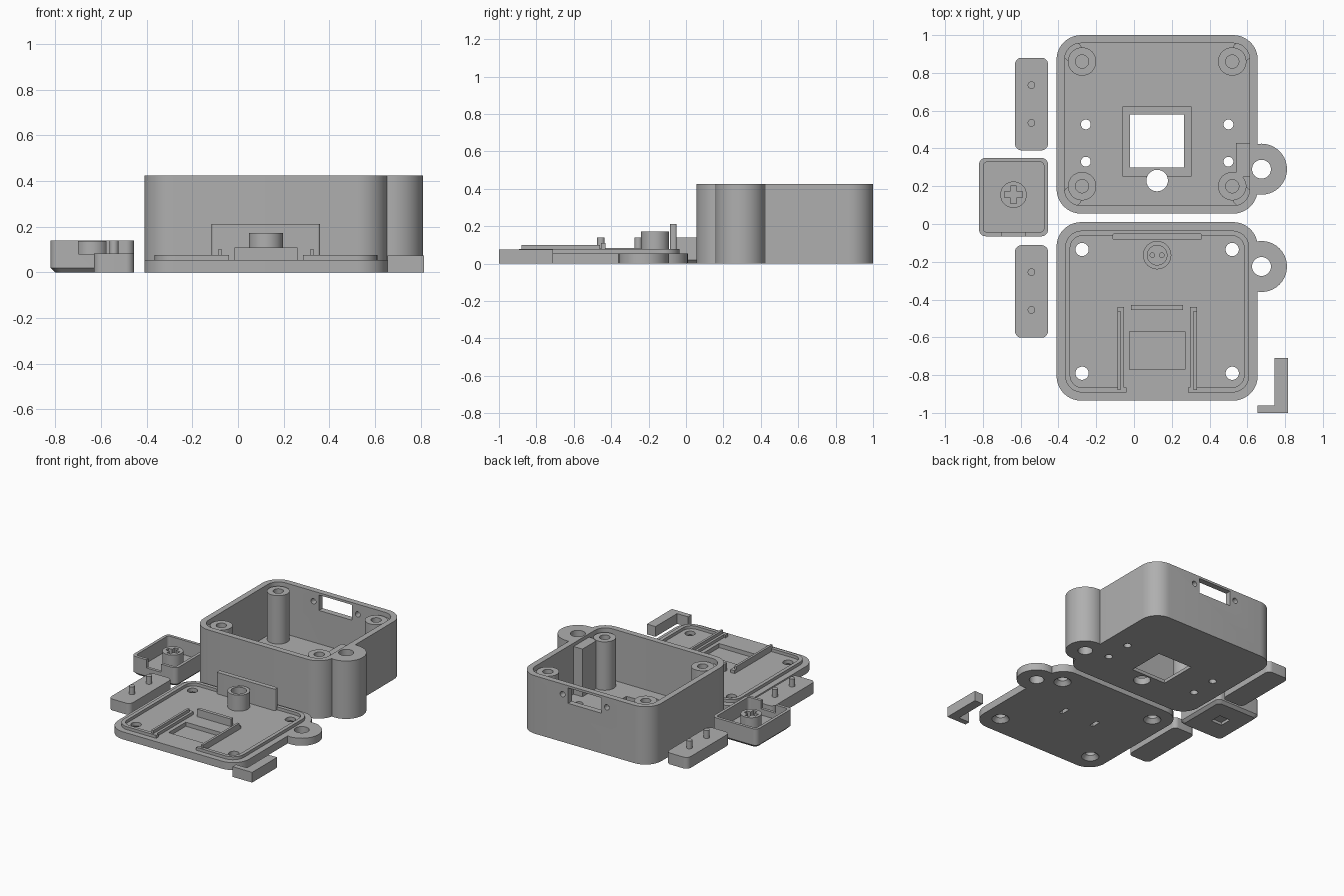
import bpy
import bmesh
from math import sin, cos, pi, radians

old = bpy.data.objects.get("Cube")
if old:
    bpy.data.objects.remove(old)

grey = bpy.data.materials.new("matte grey")
grey.use_nodes = True
grey.diffuse_color = (0.43, 0.43, 0.43, 1)
grey.node_tree.nodes["Principled BSDF"].inputs["Base Color"].default_value = (0.43, 0.43, 0.43, 1)


# ---- helpers ----
def prism(outline, z0, z1, top_scale=None, base=None):
    """Extrude an outline; an optional second outline is used for the base."""
    bm = bmesh.new()
    low = [bm.verts.new((x, y, z0)) for x, y in (base or outline)]
    high = [bm.verts.new((x, y, z1)) for x, y in outline]
    n = len(low)
    bm.faces.new(low[::-1])
    bm.faces.new(high)
    for i in range(n):
        j = (i + 1) % n
        bm.faces.new((low[i], low[j], high[j], high[i]))
    mesh = bpy.data.meshes.new("solid")
    bm.to_mesh(mesh)
    bm.free()
    obj = bpy.data.objects.new("solid", mesh)
    bpy.context.collection.objects.link(obj)
    return obj


def ring(x, y, r, n=40):
    return [(x + r * cos(2 * pi * i / n), y + r * sin(2 * pi * i / n)) for i in range(n)]


def cyl(x, y, r, z0, z1, base_r=None):
    return prism(ring(x, y, r), z0, z1, base=ring(x, y, base_r) if base_r else None)


def rounded(x0, x1, y0, y1, r, steps=10):
    corners = ((x1 - r, y1 - r), (x0 + r, y1 - r), (x0 + r, y0 + r), (x1 - r, y0 + r))
    return [(cx + r * cos(pi / 2 * (k + i / steps)), cy + r * sin(pi / 2 * (k + i / steps)))
            for k, (cx, cy) in enumerate(corners) for i in range(steps + 1)]


def slab(x0, x1, y0, y1, z0, z1, r=0):
    if r:
        return prism(rounded(x0, x1, y0, y1, r), z0, z1)
    return prism([(x0, y0), (x1, y0), (x1, y1), (x0, y1)], z0, z1)


def y_hole(x, z, r, y0, y1):
    """Cylinder lying along y."""
    obj = prism(ring(x, -z, r, 24), y0, y1)
    for v in obj.data.vertices:
        a, b, c = v.co
        v.co = (a, c, -b)
    return obj


def build(name, body, steps):
    """Apply adds ('+') and cuts ('-') to the body in order."""
    body.name = body.data.name = name
    for sign, tool in steps:
        mod = body.modifiers.new("join" if sign == "+" else "cut", "BOOLEAN")
        mod.operation = "UNION" if sign == "+" else "DIFFERENCE"
        mod.solver = "EXACT"
        mod.object = tool
    graph = bpy.context.evaluated_depsgraph_get()
    mesh = bpy.data.meshes.new_from_object(body.evaluated_get(graph))
    body.modifiers.clear()
    body.data = mesh
    for _, tool in steps:
        bpy.data.objects.remove(tool)
    mesh.materials.clear()
    mesh.materials.append(grey)
    bpy.ops.object.select_all(action="DESELECT")
    body.select_set(True)
    bpy.context.view_layer.objects.active = body
    bpy.ops.object.shade_smooth_by_angle(angle=radians(30))
    return body


MID = 0.1225            # centre line of box and lid
TOP = 0.425
SCREW_X = (-0.275, 0.52)

# ---- case box ----
steps = [("+", cyl(0.675, 0.29, 0.135, 0, TOP)),
         ("-", slab(-0.367, 0.612, 0.098, 0.957, 0.05, 0.6, 0.085))]
for x in SCREW_X:
    for y in (0.2, 0.86):
        sx = 1 if x > MID else -1
        sy = 1 if y > 0.5 else -1
        xs = sorted((x, x + sx * 0.1))
        ys = sorted((y, y + sy * 0.105))
        # corner filler sits lower than the screw post
        steps.append(("+", slab(*xs, *ys, 0.03, 0.39, 0.045)))
        steps.append(("+", cyl(x, y, 0.075, 0.031, 0.405)))
        steps.append(("-", cyl(x, y, 0.035, 0.1, 0.6)))
# inner block behind the ear, then ear hole
steps.append(("+", slab(0.54, 0.63, 0.25, 0.43, 0.032, 0.4)))
steps.append(("-", cyl(0.675, 0.29, 0.05, -0.1, 0.6)))
# screen opening with its recess, round hole and four small holes
steps.append(("-", slab(-0.06, 0.305, 0.255, 0.62, 0.025, 0.2)))
steps.append(("-", slab(-0.02, 0.265, 0.3, 0.58, -0.1, 0.2)))
steps.append(("-", cyl(MID, 0.23, 0.057, -0.1, 0.2)))
for x in (-0.255, 0.5):
    for y in (0.33, 0.527):
        steps.append(("-", cyl(x, y, 0.026, -0.1, 0.2)))
# socket window and its screw holes in the back wall
steps.append(("-", slab(MID - 0.135, MID + 0.135, 0.9, 1.1, 0.295, 0.408)))
for s in (-1, 1):
    steps.append(("-", y_hole(MID + s * 0.18, 0.35, 0.02, 0.9, 1.1)))
build("case_box", slab(-0.41, 0.655, 0.055, 1.0, 0, TOP, 0.13), steps)

# ---- lid ----
steps = [("+", cyl(0.675, -0.225, 0.135, 0, 0.055)),
         ("-", cyl(0.675, -0.225, 0.05, -0.1, 0.2))]
for x in SCREW_X:
    for y in (-0.79, -0.135):
        steps.append(("-", cyl(x, y, 0.035, -0.1, 0.2)))
        steps.append(("-", cyl(x, y, 0.034, -0.001, 0.03, base_r=0.06)))
steps.append(("-", slab(-0.025, 0.27, -0.77, -0.57, 0.025, 0.2)))
for s in (-1, 1):
    x = MID + s * 0.135
    steps.append(("-", slab(x - 0.014, x + 0.014, -0.465, -0.395, -0.1, 0.03)))
build("lid_plate", slab(-0.41, 0.655, -0.935, 0.01, 0, 0.055, 0.13), steps)

# raised lip, open at the front
build("lid_lip", slab(-0.365, 0.61, -0.892, -0.035, 0.05, 0.077, 0.09),
      [("-", slab(-0.338, 0.583, -0.866, -0.062, 0, 0.2, 0.065)),
       ("-", slab(-0.04, 0.285, -1, -0.8, 0, 0.2))])

# sliding rails, mirrored about the centre line
for side, s in (("right", -1), ("left", 1)):
    low = sorted((MID + s * 0.175, MID + s * 0.21))
    high = sorted((MID + s * 0.193, MID + s * 0.21))
    build(side + "_rail_base", slab(*low, -0.88, -0.44, 0.05, 0.077), [])
    build(side + "_rail_guide", slab(*high, -0.88, -0.46, 0.07, 0.1), [])
build("rail_stop", slab(-0.015, 0.26, -0.455, -0.43, 0.05, 0.11), [])
build("tall_fin", slab(-0.115, 0.36, -0.085, -0.05, 0.05, 0.213, 0.012), [])

# round cup with two wire holes
build("cable_cup", cyl(MID, -0.165, 0.075, 0.05, 0.172),
      [("-", cyl(MID, -0.165, 0.052, 0.09, 0.3))]
      + [("-", cyl(MID + s * 0.025, -0.165, 0.012, 0.06, 0.2)) for s in (-1, 1)])

# ---- pin bars ----
for label, y0, pins in (("back", 0.39, (0.535, 0.735)), ("front", -0.602, (-0.455, -0.255))):
    build(label + "_pin_bar", slab(-0.63, -0.455, y0, y0 + 0.49, 0, 0.083, 0.035),
          [("+", cyl(-0.543, y, 0.02, 0.05, 0.14)) for y in pins])

# ---- button tray with a chamfered base ----
tray = prism(rounded(-0.82, -0.455, -0.065, 0.35, 0.035), 0.02, 0.14)
foot = prism(rounded(-0.82, -0.455, -0.065, 0.35, 0.035), 0, 0.02,
             base=rounded(-0.8, -0.475, -0.045, 0.33, 0.03))
X, Y = -0.638, 0.155
build("button_tray", tray, [
    ("+", foot),
    ("-", slab(-0.798, -0.477, -0.043, 0.328, 0.035, 0.3, 0.02)),
    ("-", slab(-0.698, -0.578, -0.1, 0, 0.08, 0.3)),
    ("+", cyl(X, Y, 0.07, 0.03, 0.138)),
    ("-", slab(X - 0.047, X + 0.047, Y - 0.016, Y + 0.016, 0.08, 0.3)),
    ("-", slab(X - 0.016, X + 0.016, Y - 0.047, Y + 0.047, 0.081, 0.3)),
    ("-", slab(X - 0.045, X + 0.045, Y - 0.045, Y + 0.045, -0.1, 0.02)),
])

# ---- small angled clip ----
build("angle_clip", prism([(0.655, -1), (0.815, -1), (0.815, -0.71), (0.745, -0.71),
                           (0.745, -0.96), (0.655, -0.96)], 0, 0.075), [])
